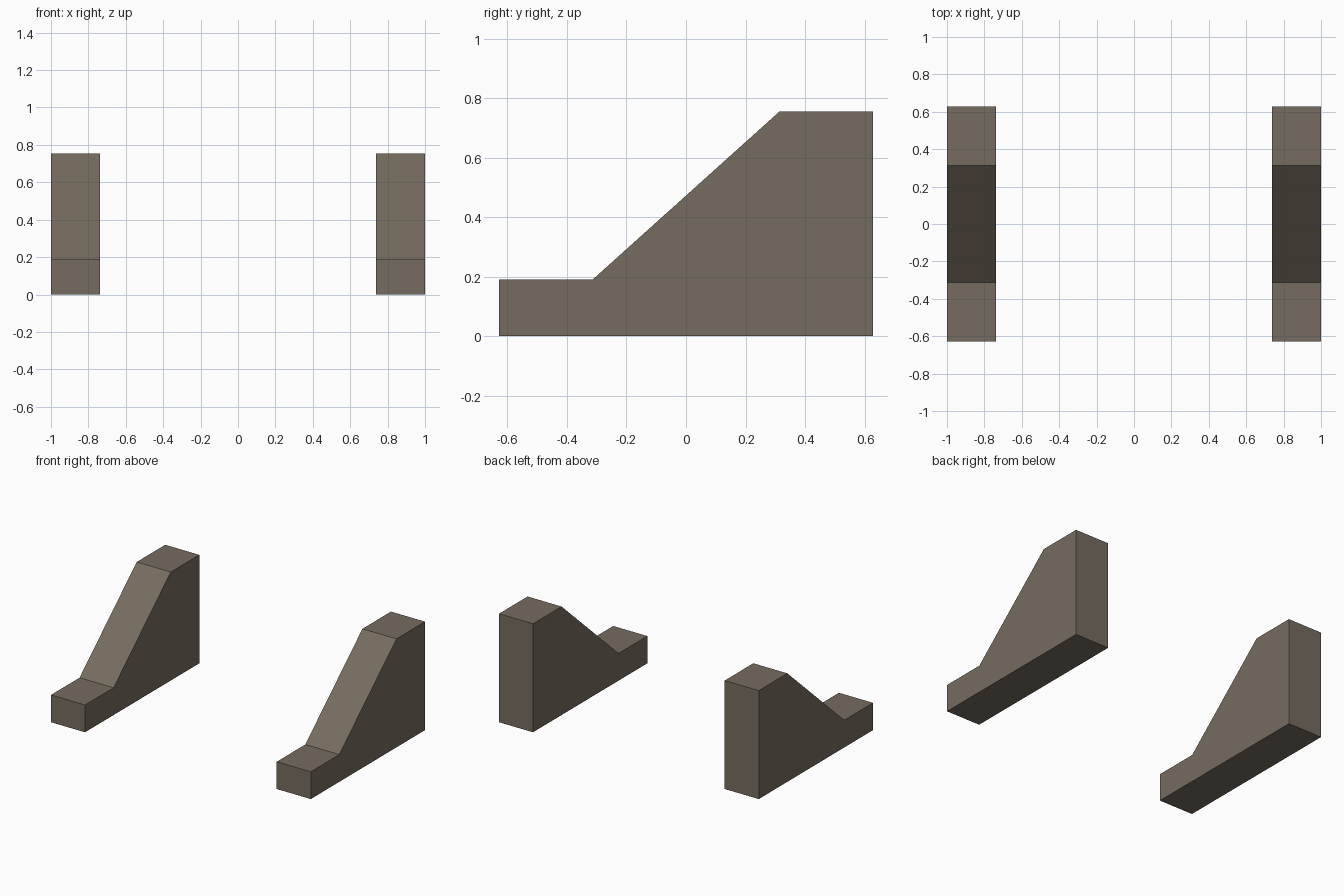
import bpy
import bmesh

cube = bpy.data.objects.get("Cube")
if cube:
    bpy.data.objects.remove(cube, do_unlink=True)

# Single stone-brown colour
COLOUR = (0.18, 0.15, 0.115, 1.0)
stone = bpy.data.materials.new("stone brown")
stone.use_nodes = True
stone.diffuse_color = COLOUR
stone.node_tree.nodes["Principled BSDF"].inputs["Base Color"].default_value = COLOUR

# Side outline (y, z): low front step, slope, tall back block
PROFILE = [(-0.628, 0), (0.628, 0), (0.628, 0.755),
           (0.314, 0.755), (-0.314, 0.19), (-0.628, 0.19)]
INNER, OUTER = 0.738, 1.0


def side_wall(name, x_start, x_end):
    """Extrude the side outline across x."""
    bm = bmesh.new()
    face = bm.faces.new([bm.verts.new((x_start, y, z)) for y, z in PROFILE])
    extruded = bmesh.ops.extrude_face_region(bm, geom=[face])["geom"]
    moved = [v for v in extruded if isinstance(v, bmesh.types.BMVert)]
    bmesh.ops.translate(bm, verts=moved, vec=(x_end - x_start, 0, 0))
    bmesh.ops.recalc_face_normals(bm, faces=bm.faces[:])
    mesh = bpy.data.meshes.new(name)
    bm.to_mesh(mesh)
    bm.free()
    mesh.materials.append(stone)
    wall = bpy.data.objects.new(name, mesh)
    bpy.context.collection.objects.link(wall)


# Matching pair of stair side walls
side_wall("left_stair_wall", INNER, OUTER)
side_wall("right_stair_wall", -OUTER, -INNER)
